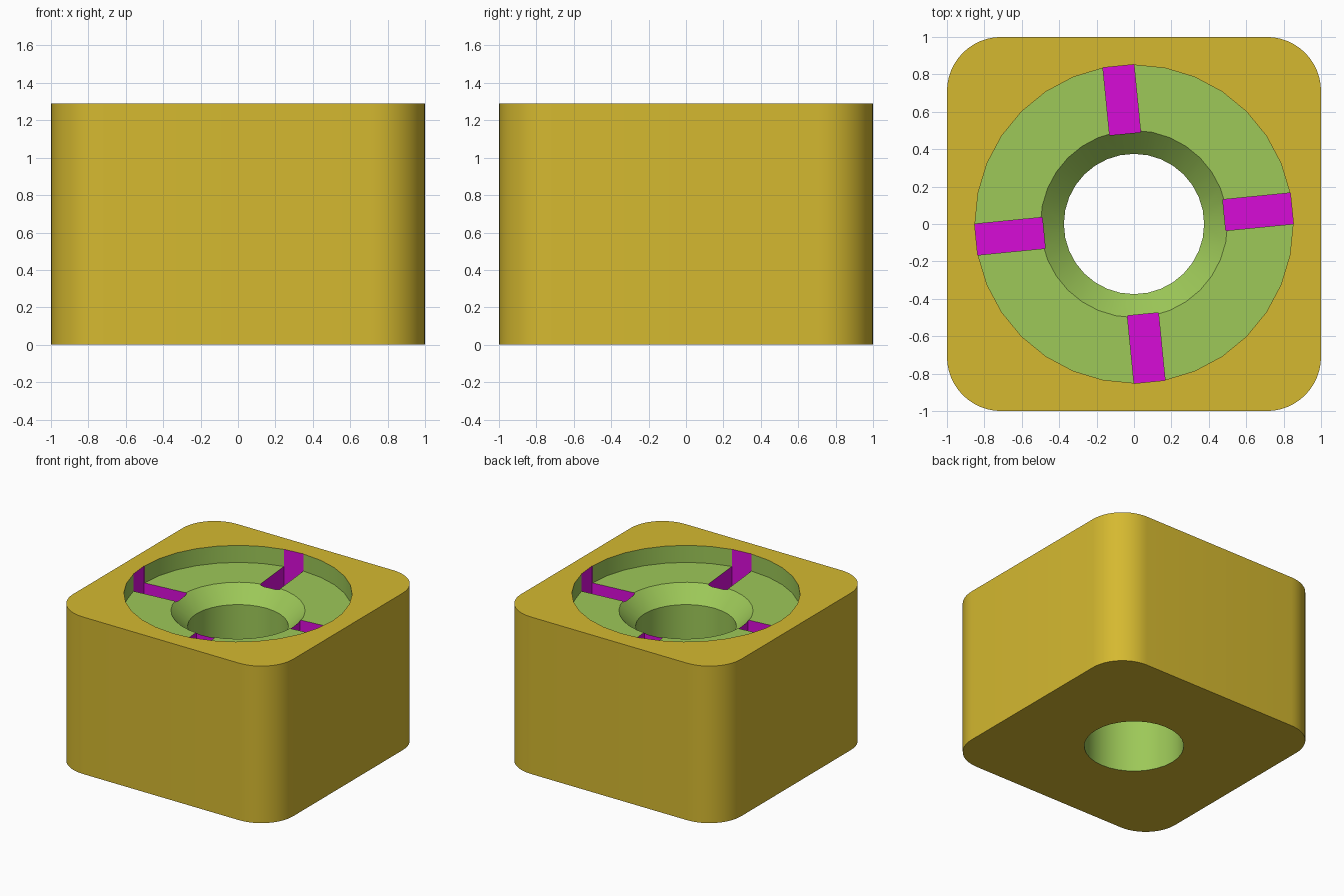
import bpy, bmesh, math
from mathutils import Matrix

if "Cube" in bpy.data.objects:
    bpy.data.objects.remove(bpy.data.objects["Cube"])

HEIGHT, FLOOR = 1.29, 1.15          # block top and recess floor
SIDES = 32                          # sides of the turned recess


def linear(c):
    c /= 255
    return c / 12.92 if c <= 0.04045 else ((c + 0.055) / 1.055) ** 2.4


def material(name, *rgb):
    m = bpy.data.materials.new(name)
    m.diffuse_color = (*[linear(c) for c in rgb], 1)
    m.use_nodes = True
    m.node_tree.nodes["Principled BSDF"].inputs["Base Color"].default_value = m.diffuse_color
    return m


MATS = [material("golden yellow", 213, 185, 48),
        material("leaf green", 157, 200, 88),
        material("magenta", 215, 12, 215)]


def loft(name, rings, mat_index):
    """Closed solid through a stack of equal-length point rings."""
    bm = bmesh.new()
    loops = [[bm.verts.new(p) for p in ring] for ring in rings]
    n = len(loops[0])
    for a, b in zip(loops, loops[1:]):
        for i in range(n):
            j = (i + 1) % n
            bm.faces.new((a[i], a[j], b[j], b[i]))
    bm.faces.new(loops[0][::-1])
    bm.faces.new(loops[-1])
    bmesh.ops.recalc_face_normals(bm, faces=bm.faces)
    for f in bm.faces:
        f.material_index = mat_index
    mesh = bpy.data.meshes.new(name)
    bm.to_mesh(mesh)
    bm.free()
    for m in MATS:
        mesh.materials.append(m)
    ob = bpy.data.objects.new(name, mesh)
    bpy.context.collection.objects.link(ob)
    return ob


# Rounded square block
R, STEPS = 0.29, 12
outline = []
for k, (sx, sy) in enumerate([(1, 1), (-1, 1), (-1, -1), (1, -1)]):
    for s in range(STEPS + 1):
        a = math.pi / 2 * (k + s / STEPS)
        outline.append((sx * (1 - R) + R * math.cos(a), sy * (1 - R) + R * math.sin(a)))
block = loft("block", [[(x, y, z) for x, y in outline] for z in (0, HEIGHT)], 0)

# Turned cutter: bore, chamfer and shallow round recess
profile = [(0.375, -0.1), (0.375, FLOOR - 0.125), (0.5, FLOOR), (0.85, FLOOR), (0.85, 1.5)]
angles = [2 * math.pi * i / SIDES for i in range(SIDES)]
cutters = [loft("recess_cutter",
                [[(r * math.cos(a), r * math.sin(a), z) for a in angles] for r, z in profile], 1)]

# Four deep radial pockets, each one recess facet wide
half = 0.85 * math.sin(math.pi / SIDES)
for k in range(4):
    ring = [(0.485, -half), (0.848, -half), (0.848, half), (0.485, half)]
    slot = loft("slot_cutter", [[(x, y, z) for x, y in ring] for z in (0.9, 1.6)], 2)
    slot.data.transform(Matrix.Rotation(math.pi / SIDES + k * math.pi / 2, 4, 'Z'))
    cutters.append(slot)

# Cut the block and bake the result
for c in cutters:
    mod = block.modifiers.new(c.name, 'BOOLEAN')
    mod.operation, mod.solver, mod.object = 'DIFFERENCE', 'EXACT', c
bpy.context.view_layer.update()
result = block.evaluated_get(bpy.context.evaluated_depsgraph_get())
baked = bpy.data.meshes.new_from_object(result)
block.modifiers.clear()
block.data = baked
for c in cutters:
    bpy.data.objects.remove(c)

bpy.ops.object.select_all(action='DESELECT')
block.select_set(True)
bpy.context.view_layer.objects.active = block
bpy.ops.object.shade_smooth_by_angle(angle=math.radians(30))
